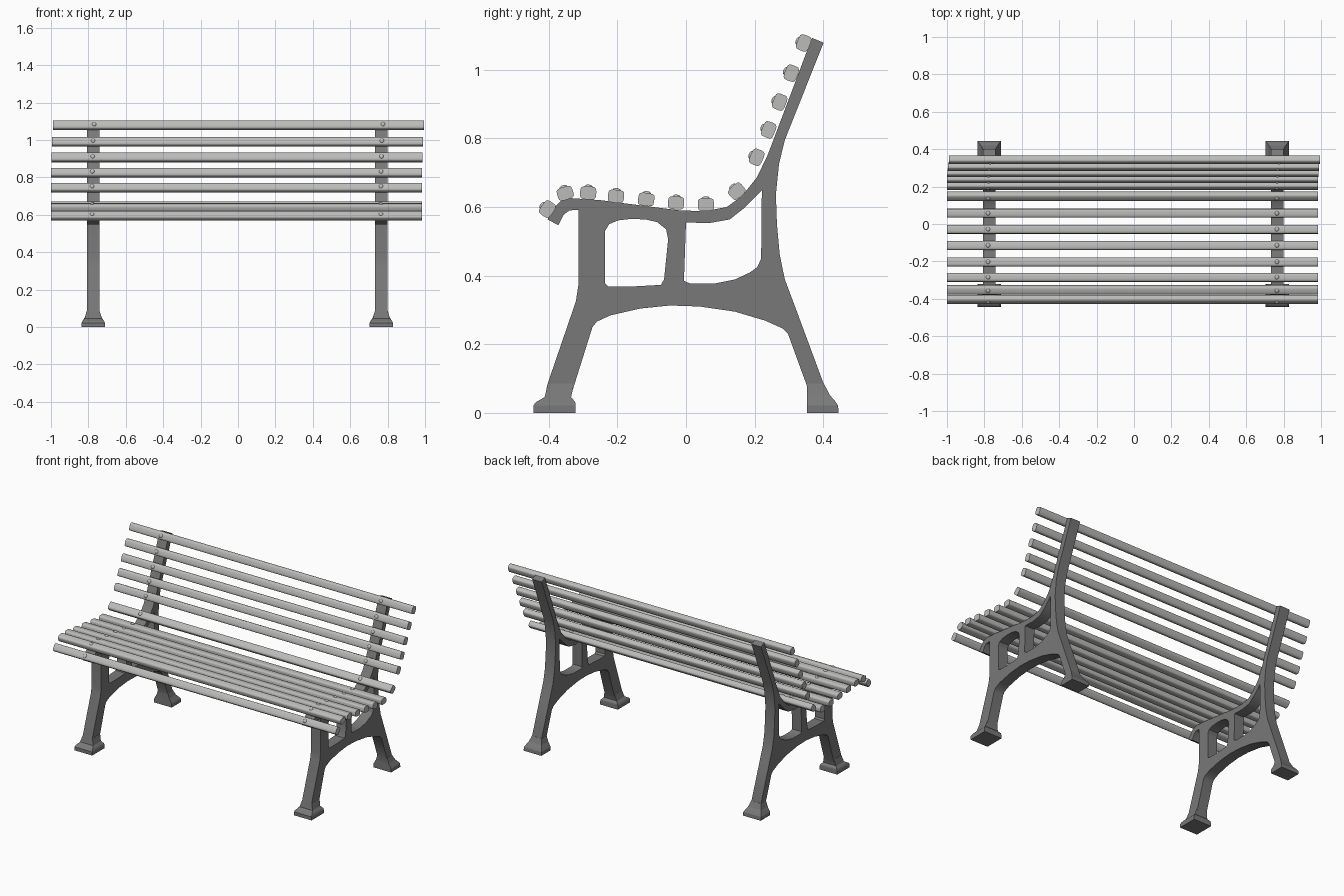
import bpy, bmesh, math
from mathutils import Matrix, Vector

if "Cube" in bpy.data.objects:
    bpy.data.objects.remove(bpy.data.objects["Cube"])


def material(name, rgb):
    m = bpy.data.materials.new(name)
    m.diffuse_color = (*rgb, 1)
    m.use_nodes = True
    m.node_tree.nodes["Principled BSDF"].inputs["Base Color"].default_value = m.diffuse_color
    return m


WOOD = material("light grey slats", (0.5, 0.5, 0.49))
IRON = material("dark grey iron", (0.19, 0.19, 0.19))
FRAME_X = (-0.774, 0.766)


def add_object(name, mesh, mat):
    ob = bpy.data.objects.new(name, mesh)
    bpy.context.collection.objects.link(ob)
    mesh.materials.clear()
    mesh.materials.append(mat)
    return ob


def smooth(ob, angle=40):
    bpy.ops.object.select_all(action='DESELECT')
    ob.select_set(True)
    bpy.context.view_layer.objects.active = ob
    bpy.ops.object.shade_smooth_by_angle(angle=math.radians(angle))


def loft(name, rings, mat):
    """Join equal-sized closed rings of points and cap both ends."""
    bm = bmesh.new()
    vs = [[bm.verts.new(p) for p in r] for r in rings]
    n = len(vs[0])
    for a, b in zip(vs, vs[1:]):
        for i in range(n):
            bm.faces.new((a[i], a[(i + 1) % n], b[(i + 1) % n], b[i]))
    bm.faces.new(vs[0])
    bm.faces.new(vs[-1])
    bmesh.ops.recalc_face_normals(bm, faces=bm.faces)
    me = bpy.data.meshes.new(name)
    bm.to_mesh(me)
    bm.free()
    return add_object(name, me, mat)


# Cast side frame: (y, z) outline and two openings
OUTLINE = [
    (-.410, .045), (-.405, .08), (-.321, .325), (-.314, .37), (-.314, .592), (-.34, .59),
    (-.356, .578), (-.372, .547), (-.404, .564), (-.380, .602), (-.361, .622),
    (-.337, .626), (-.25, .62), (-.134, .605), (-.017, .590), (.055, .588),
    (.119, .600), (.163, .632), (.207, .687), (.239, .754), (.367, 1.093),
    (.401, 1.079), (.288, .795), (.271, .725), (.262, .637), (.265, .55),
    (.273, .462), (.288, .389), (.317, .312), (.403, .08), (.403, .04),
    (.352, .04), (.352, .08), (.297, .231), (.282, .246), (.23, .269),
    (.143, .295), (.04, .310), (-.047, .313), (-.134, .304), (-.221, .284),
    (-.26, .266), (-.273, .249), (-.337, .045)]
FRONT_HOLE = [
    (-.236, .377), (-.236, .53), (-.224, .55), (-.198, .561), (-.163, .565),
    (-.119, .564), (-.084, .556), (-.058, .535), (-.052, .506), (-.064, .389),
    (-.073, .373), (-.163, .368), (-.226, .368)]
REAR_HOLE = [
    (0, .555), (.067, .553), (.128, .564), (.172, .599), (.221, .649),
    (.219, .45), (.208, .425), (.186, .409), (.143, .389), (.084, .377),
    (.012, .377), (-.006, .385)]

curve = bpy.data.curves.new("frame_profile", 'CURVE')
curve.dimensions = '2D'
curve.fill_mode = 'BOTH'
curve.extrude = 0.0335
for pts in (OUTLINE, FRONT_HOLE, REAR_HOLE):
    sp = curve.splines.new('POLY')
    sp.points.add(len(pts) - 1)
    for p, (y, z) in zip(sp.points, pts):
        p.co = (y, z, 0, 1)
    sp.use_cyclic_u = True
helper = bpy.data.objects.new("frame_profile", curve)
bpy.context.collection.objects.link(helper)
bpy.context.view_layer.update()
frame_mesh = bpy.data.meshes.new_from_object(
    helper.evaluated_get(bpy.context.evaluated_depsgraph_get()))
bpy.data.objects.remove(helper)
# stand the profile up: (a, b, c) -> (x=c, y=a, z=b)
frame_mesh.transform(Matrix(((0, 0, 1, 0), (1, 0, 0, 0), (0, 1, 0, 0), (0, 0, 0, 1))))
bm = bmesh.new()
bm.from_mesh(frame_mesh)
bmesh.ops.remove_doubles(bm, verts=bm.verts, dist=0.0005)
bmesh.ops.recalc_face_normals(bm, faces=bm.faces)
bm.to_mesh(frame_mesh)
bm.free()


# Flared feet: levels of (z, half width, y min, y max)
FEET = {
    "front_foot": [(0, .062, -.445, -.322), (.022, .062, -.445, -.322),
                   (.032, .058, -.436, -.323), (.046, .046, -.412, -.335),
                   (.085, .0345, -.403, -.326)],
    "back_foot": [(0, .062, .352, .445), (.022, .062, .352, .443),
                  (.035, .055, .352, .434), (.052, .045, .352, .419),
                  (.085, .0345, .352, .402)]}

for side, x in zip(("left", "right"), FRAME_X):
    ob = add_object(side + "_side_frame", frame_mesh.copy(), IRON)
    ob.location.x = x
    smooth(ob, 30)
    for name, levels in FEET.items():
        loft(side + "_" + name, [[(x - w, a, z), (x + w, a, z), (x + w, b, z), (x - w, b, z)]
                                 for z, w, a, b in levels], IRON)

# Slats: (y, z, tilt in degrees, x shift)
SLATS = [
    (-.404, .594, 55, -.008), (-.352, .640, 17, -.008), (-.285, .641, -3, -.008),
    (-.204, .631, -6, -.008), (-.116, .622, -7, -.008), (-.029, .612, -5, -.008),
    (.058, .607, 2, -.008), (.148, .646, 43, -.008), (.206, .745, 66, -.008),
    (.241, .825, 69, -.007), (.273, .906, 69, -.005), (.307, .990, 69, -.003),
    (.343, 1.078, 69, .003)]
QUARTER = [(.0235, .006), (.0222, .0135), (.0175, .0175), (.008, .019)]
SECTION = (QUARTER + [(-u, v) for u, v in reversed(QUARTER)]
           + [(-u, -v) for u, v in QUARTER] + [(u, -v) for u, v in reversed(QUARTER)])

for i, (y, z, tilt, dx) in enumerate(SLATS):
    kind = "seat_slat" if i < 8 else "back_slat"
    ob = loft(f"{kind}_{i + 1}", [[(x, u, v) for u, v in SECTION] for x in (-.992, .992)], WOOD)
    # Domed bolt heads over each frame
    bm = bmesh.new()
    bm.from_mesh(ob.data)
    for bx in (-.772, .772):
        m = Matrix.Translation((bx, 0, .018)) @ Matrix.Diagonal((.012, .012, .0065, 1))
        bmesh.ops.create_uvsphere(bm, u_segments=12, v_segments=6, radius=1, matrix=m)
    bm.to_mesh(ob.data)
    bm.free()
    ob.rotation_euler.x = math.radians(tilt)
    ob.location = (dx, y, z)
    smooth(ob, 50)
